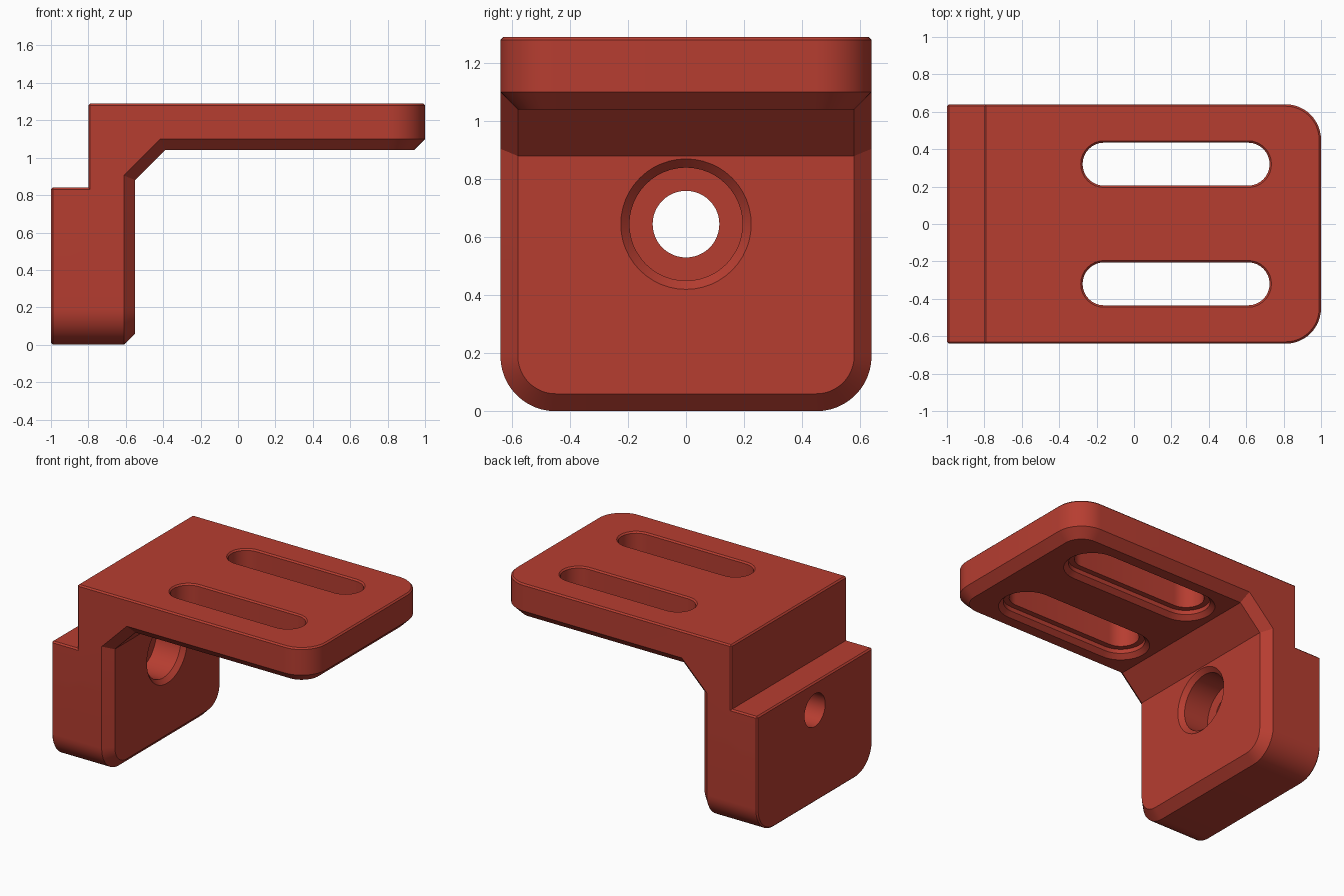
import bpy, bmesh, math

if "Cube" in bpy.data.objects:
    bpy.data.objects.remove(bpy.data.objects["Cube"])

HALF_W = 0.64
red = bpy.data.materials.new("red paint")
red.diffuse_color = (0.47, 0.047, 0.03, 1)
red.use_nodes = True
red.node_tree.nodes["Principled BSDF"].inputs["Base Color"].default_value = red.diffuse_color


def make_object(name, bm):
    bmesh.ops.recalc_face_normals(bm, faces=bm.faces[:])
    mesh = bpy.data.meshes.new(name)
    bm.to_mesh(mesh)
    bm.free()
    mesh.materials.append(red)
    obj = bpy.data.objects.new(name, mesh)
    bpy.context.collection.objects.link(obj)
    return obj


def bevel(bm, edges, size, segments=1):
    bmesh.ops.bevel(bm, geom=edges, offset=size, segments=segments, profile=0.5,
                    affect='EDGES', clamp_overlap=False)
    bm.normal_update()


def rim(bm, test):
    """Edges around the group of faces that pass the test."""
    group = {f for f in bm.faces if test(f.normal, f.calc_center_median())}
    return [e for e in bm.edges if sum(f in group for f in e.link_faces) == 1]


def loft(bm, rings):
    """Closed solid through rings with equal point counts."""
    loops = [[bm.verts.new(p) for p in ring] for ring in rings]
    n = len(loops[0])
    for a, b in zip(loops, loops[1:]):
        for i in range(n):
            j = (i + 1) % n
            bm.faces.new((a[i], a[j], b[j], b[i]))
    bm.faces.new(loops[0][::-1])
    bm.faces.new(loops[-1])


# Bracket body: stepped angle profile with a diagonal inside corner
profile = [(-1, 0), (-.55, 0), (-.55, .88), (-.39, 1.04), (1, 1.04),
           (1, 1.29), (-.8, 1.29), (-.8, .84), (-1, .84)]
bm = bmesh.new()
loft(bm, [[(x, y, z) for x, z in profile] for y in (-HALF_W, HALF_W)])
bmesh.ops.recalc_face_normals(bm, faces=bm.faces[:])

# Rounded free ends of both plates
ends = [e for e in bm.edges
        if abs(e.verts[0].co.y - e.verts[1].co.y) < .01
        and (all(v.co.x > .99 for v in e.verts) or all(v.co.z < .01 for v in e.verts))]
bevel(bm, ends, 0.19, 12)

# Wide chamfer around the inside faces
bevel(bm, rim(bm, lambda n, c: (n.x > .99 and abs(c.x + .55) < .01)
              or (n.z < -.99 and abs(c.z - 1.04) < .01)
              or (n.x > .5 and n.z < -.5 and abs(n.y) < .01)), 0.06)

# Fine edge break around the outside faces and on the two step edges
outer = rim(bm, lambda n, c: n.z > .99 or (n.x < -.99))
steps = [e for e in bm.edges
         if all(abs(v.co.x + .8) < .01 and v.co.z > 1.28 for v in e.verts)
         or all(v.co.x < -.99 and abs(v.co.z - .84) < .01 for v in e.verts)]
bevel(bm, list(set(outer + steps)), 0.01)
bracket = make_object("bracket", bm)

# Cutter for the slots and the stepped bolt hole
cut = bmesh.new()


def slot_ring(y, z, r):
    pts = []
    for cx, start in ((.61, -90), (-.16, 90)):
        for i in range(17):
            a = math.radians(start + 180 * i / 16)
            pts.append((cx + r * math.cos(a), y + r * math.sin(a), z))
    return pts


for y in (-.32, .32):
    loft(cut, [slot_ring(y, z, r) for z, r in
               ((1.03, .193), (1.07, .153), (1.10, .153), (1.10, .115),
                (1.28, .115), (1.30, .135))])


def hole_ring(x, r, n=48):
    return [(x, r * math.cos(2 * math.pi * i / n), .645 + r * math.sin(2 * math.pi * i / n))
            for i in range(n)]


loft(cut, [hole_ring(x, r) for x, r in
           ((-1.05, .115), (-.77, .115), (-.77, .195), (-.58, .195), (-.54, .235))])
cutter = make_object("hole_cutter", cut)
cutter.hide_render = True

# Cut the openings, then shade
mod = bracket.modifiers.new("openings", 'BOOLEAN')
mod.operation = 'DIFFERENCE'
mod.solver = 'EXACT'
mod.object = cutter
bpy.context.view_layer.objects.active = bracket
bracket.select_set(True)
cutter.select_set(False)
bpy.ops.object.modifier_apply(modifier=mod.name)
bpy.data.objects.remove(cutter)
bpy.ops.object.shade_smooth_by_angle(angle=math.radians(30))
